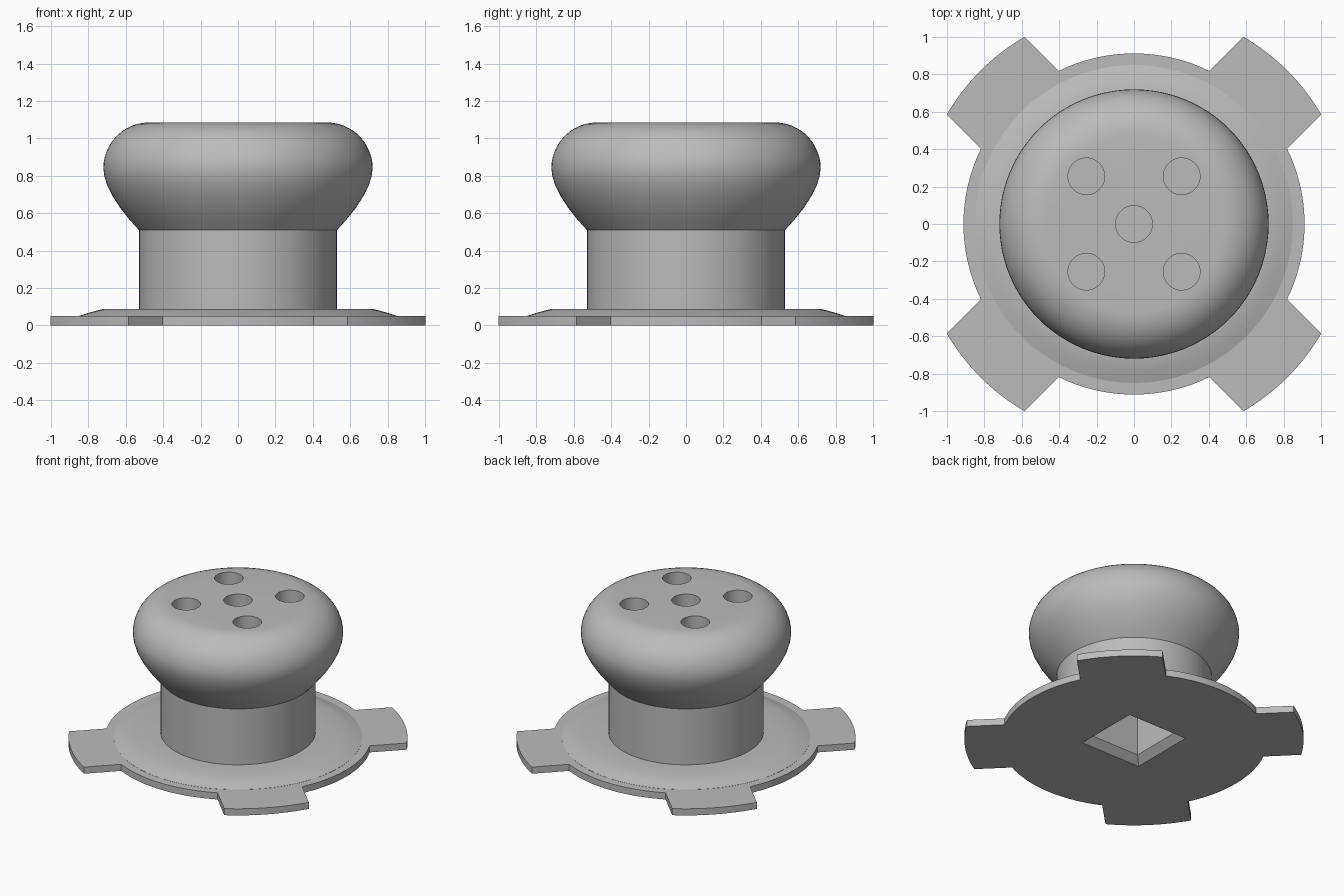
import bpy, bmesh, math
from mathutils import Matrix

if "Cube" in bpy.data.objects:
    bpy.data.objects.remove(bpy.data.objects["Cube"])

grey = bpy.data.materials.new("plain_grey")
grey.use_nodes = True
grey.diffuse_color = (0.5, 0.5, 0.5, 1)
grey.node_tree.nodes["Principled BSDF"].inputs["Base Color"].default_value = (0.5, 0.5, 0.5, 1)


def finish(bm, name):
    bmesh.ops.recalc_face_normals(bm, faces=bm.faces)
    mesh = bpy.data.meshes.new(name)
    bm.to_mesh(mesh)
    bm.free()
    mesh.materials.append(grey)
    obj = bpy.data.objects.new(name, mesh)
    bpy.context.collection.objects.link(obj)
    return obj


def revolve(name, profile, steps=96):
    bm = bmesh.new()
    verts = [bm.verts.new((r, 0, z)) for r, z in profile]
    edges = [bm.edges.new(pair) for pair in zip(verts, verts[1:])]
    bmesh.ops.spin(bm, geom=verts + edges, cent=(0, 0, 0), axis=(0, 0, 1),
                   angle=math.tau, steps=steps)
    bmesh.ops.remove_doubles(bm, verts=bm.verts, dist=0.0001)
    # Close the flat ends with single faces
    bmesh.ops.holes_fill(bm, edges=[e for e in bm.edges if e.is_boundary], sides=0)
    return finish(bm, name)


def arc(radius, start, end, steps):
    angles = [start + (end - start) * i / steps for i in range(steps + 1)]
    return [(radius * math.cos(a), radius * math.sin(a)) for a in angles]


def combine(target, tool, operation):
    mod = target.modifiers.new(operation, 'BOOLEAN')
    mod.object, mod.operation, mod.solver = tool, operation, 'EXACT'
    bpy.context.view_layer.objects.active = target
    bpy.ops.object.modifier_apply(modifier=mod.name)
    bpy.data.objects.remove(tool)


# Flange plate: disc outline with four square-sided tabs on the diagonals
DISC, TAB, HALF, THICK = 0.912, 1.16, 0.294, 0.05
inner, outer = math.asin(HALF / DISC), math.asin(HALF / TAB)
outline = []
for k in range(4):
    mid = math.pi / 4 + k * math.pi / 2
    outline += arc(TAB, mid - outer, mid + outer, 12)
    outline += arc(DISC, mid + inner, mid + math.pi / 2 - inner, 18)
bm = bmesh.new()
plate = bm.faces.new([bm.verts.new((x, y, 0)) for x, y in outline])
side = bmesh.ops.extrude_face_region(bm, geom=[plate])
bmesh.ops.translate(bm, vec=(0, 0, THICK),
                    verts=[g for g in side["geom"] if isinstance(g, bmesh.types.BMVert)])
button = finish(bm, "flanged_button")

# Raised collar, stem and rounded cap in one turned profile
profile = [(0.85, 0.02), (0.85, 0.051), (0.79, 0.07), (0.72, 0.088), (0.53, 0.088),
           (0.53, 0.51), (0.58, 0.565), (0.63, 0.628), (0.67, 0.69), (0.70, 0.75), (0.715, 0.80)]
profile += [(0.475 + x, 0.84 + z) for x, z in arc(0.245, 0, math.pi / 2, 12)]
combine(button, revolve("turned_body", profile), 'UNION')

# Five round holes in the cap
for x, y in [(0, 0)] + [(sx * 0.255, sy * 0.255) for sx in (-1, 1) for sy in (-1, 1)]:
    bm = bmesh.new()
    bmesh.ops.create_cone(bm, cap_ends=True, segments=48, radius1=0.098, radius2=0.098,
                          depth=0.4, matrix=Matrix.Translation((x, y, 1.085)))
    combine(button, finish(bm, "hole_cutter"), 'DIFFERENCE')

# Square socket underneath with a chamfered mouth
bm = bmesh.new()
rings = []
for half, z in ((0.3, -0.05), (0.2, 0.05), (0.2, 0.5)):
    rings.append([bm.verts.new((sx * half, sy * half, z))
                  for sx, sy in ((-1, -1), (1, -1), (1, 1), (-1, 1))])
for low, high in zip(rings, rings[1:]):
    for i in range(4):
        j = (i + 1) % 4
        bm.faces.new((low[i], low[j], high[j], high[i]))
bm.faces.new(rings[0])
bm.faces.new(rings[-1])
combine(button, finish(bm, "socket_cutter"), 'DIFFERENCE')

# Smooth the curves and keep the rims crisp
bpy.ops.object.select_all(action='DESELECT')
button.select_set(True)
bpy.context.view_layer.objects.active = button
bpy.ops.object.shade_smooth_by_angle(angle=math.radians(30))
